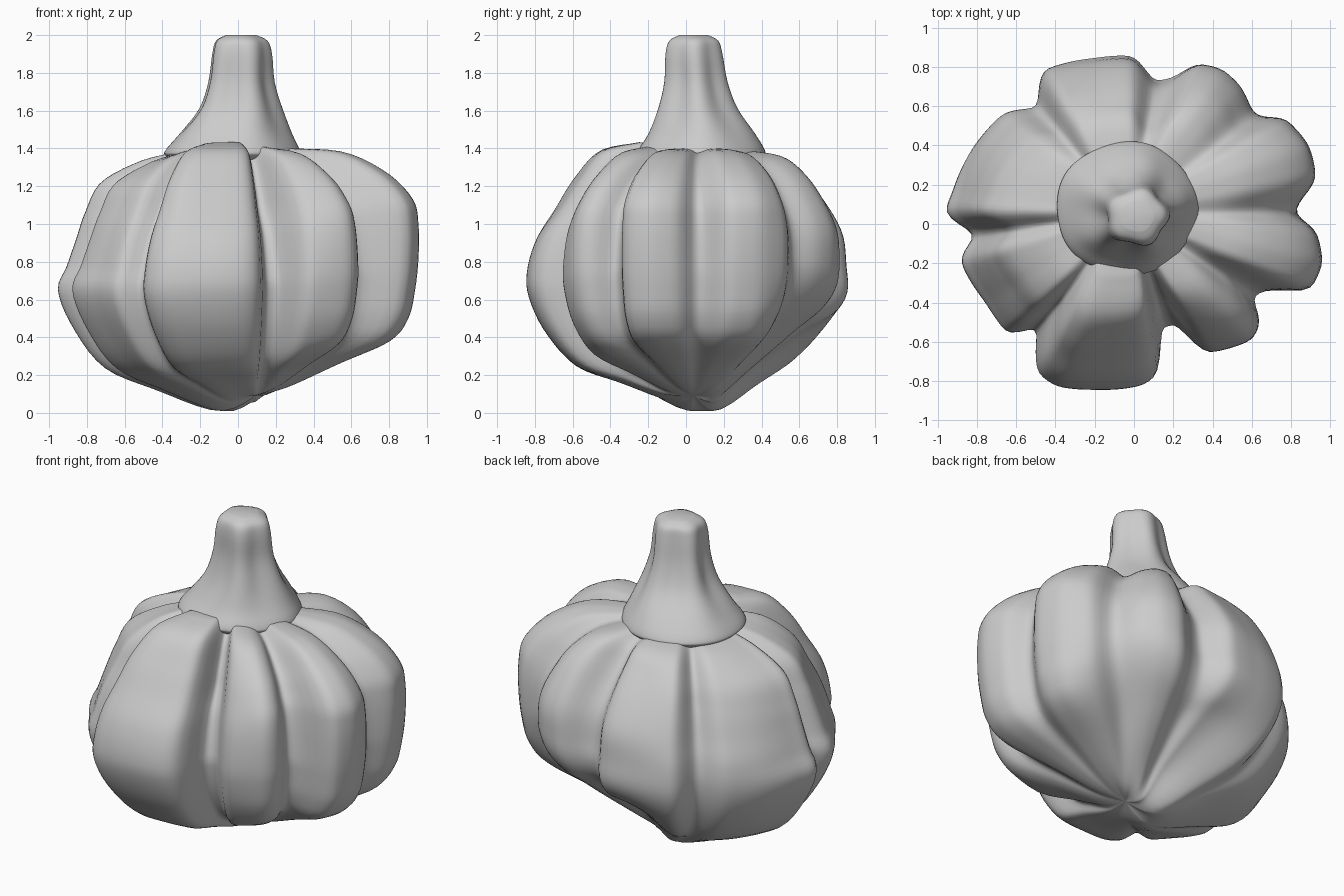
import bpy, bmesh, math

if "Cube" in bpy.data.objects:
    bpy.data.objects.remove(bpy.data.objects["Cube"])

N = 200      # steps around the bulb
ROWS = 48    # steps from bottom to top

# Widest outline of the cloves seen from above, counter-clockwise
OUTLINE = [(.82, .05), (.85, .12), (.93, .22), (.89, .40), (.76, .55), (.67, .54), (.61, .57),
           (.55, .70), (.45, .79), (.32, .82), (.20, .74), (.10, .72), (.0, .85), (-.20, .84),
           (-.47, .78), (-.49, .59), (-.66, .57), (-.83, .38), (-.93, .15), (-.97, .05),
           (-.80, -.05), (-.89, -.18), (-.76, -.40), (-.64, -.57), (-.49, -.52),
           (-.50, -.76), (-.40, -.83), (-.20, -.845), (.05, -.82), (.13, -.76), (.13, -.53),
           (.22, -.51), (.36, -.66), (.61, -.59), (.65, -.50), (.60, -.37), (.70, -.33),
           (.89, -.35), (.96, -.20), (.93, -.03)]

# Side profiles by direction in degrees: (fraction of outline, height)
RIGHT = [(0, .09), (.22, .14), (.53, .26), (.83, .38), (.94, .50), (.98, .65), (1, .82), (1, 1.0),
         (.97, 1.13), (.83, 1.27), (.60, 1.38), (.33, 1.40)]
PROFILES = [
    (0, RIGHT),
    (22, RIGHT),
    (50, [(0, .09), (.18, .11), (.43, .25), (.68, .43), (.87, .58), (.97, .71), (1, .85),
          (.99, .98), (.92, 1.12), (.80, 1.26), (.62, 1.36), (.36, 1.39)]),
    (90, [(0, .09), (.16, .06), (.35, .22), (.68, .42), (.90, .52), (1, .63), (1, .78),
          (.98, .95), (.87, 1.12), (.73, 1.26), (.60, 1.36), (.38, 1.39)]),
    (135, [(0, .09), (.20, .01), (.50, .13), (.75, .25), (.91, .42), (.99, .60), (.99, .78),
           (.93, .93), (.86, 1.08), (.76, 1.22), (.58, 1.34), (.36, 1.38)]),
    (180, [(0, .09), (.19, .01), (.50, .12), (.76, .24), (.92, .45), (1, .65), (.95, .78),
           (.90, .92), (.85, 1.06), (.76, 1.22), (.54, 1.33), (.33, 1.38)]),
    (270, [(0, .09), (.20, .10), (.45, .17), (.70, .25), (.88, .42), (.98, .60), (1, .75),
           (.95, .92), (.84, 1.08), (.72, 1.25), (.58, 1.40), (.35, 1.44)]),
    (335, RIGHT),
    (360, RIGHT)]


def blur(values, times):
    n = len(values)
    for _ in range(times):
        values = [(values[i - 1] + 2 * values[i] + values[(i + 1) % n]) / 4 for i in range(n)]
    return values


def outline_radii():
    polar = sorted((math.atan2(y, x) % math.tau, math.hypot(x, y)) for x, y in OUTLINE)
    polar = ([(polar[-1][0] - math.tau, polar[-1][1])] + polar
             + [(polar[0][0] + math.tau, polar[0][1])])
    radii = []
    for i in range(N):
        a = math.tau * i / N
        for (a0, r0), (a1, r1) in zip(polar, polar[1:]):
            if a0 <= a <= a1:
                radii.append(r0 + (r1 - r0) * (a - a0) / (a1 - a0))
                break
    return blur(radii, 2)


def spline(pts, u):
    """Catmull-Rom point at parameter u in 0..1."""
    f = u * (len(pts) - 1)
    k = min(int(f), len(pts) - 2)
    t = f - k
    p = [pts[max(0, min(len(pts) - 1, k + d))] for d in (-1, 0, 1, 2)]
    return [.5 * (2 * b + (c - a) * t + (2 * a - 5 * b + 4 * c - d) * t * t
                  + (3 * b - a - 3 * c + d) * t ** 3) for a, b, c, d in zip(*p)]


def ramp(v, lo, hi):
    return max(0, min(1, (v - lo) / (hi - lo)))


def skin(name, rings, bottom, top):
    """Skin closed rings and close both ends with a point."""
    bm = bmesh.new()
    loops = [[bm.verts.new(p) for p in ring] for ring in rings]
    n = len(rings[0])
    lo, hi = bm.verts.new(bottom), bm.verts.new(top)
    for i in range(n):
        j = (i + 1) % n
        for a, b in zip(loops, loops[1:]):
            bm.faces.new((a[i], a[j], b[j], b[i]))
        bm.faces.new((lo, loops[0][j], loops[0][i]))
        bm.faces.new((hi, loops[-1][i], loops[-1][j]))
    mesh = bpy.data.meshes.new(name)
    bm.to_mesh(mesh)
    bm.free()
    for poly in mesh.polygons:
        poly.use_smooth = True
    obj = bpy.data.objects.new(name, mesh)
    bpy.context.collection.objects.link(obj)
    return obj


# Bulb: lobed outline swept through the blended side profiles
radii = outline_radii()
W = N // 15
hull = blur([max(radii[(i + d) % N] for d in range(-W, W + 1)) for i in range(N)], 30)
soft = blur(radii, 60)
rings = []
for row in range(1, ROWS + 1):
    u = row / ROWS
    sides = [(d, spline(p, u)) for d, p in PROFILES]
    cx, cy = .10 * (1 - u) - .03 * u, .04 * (1 - u) + .06 * u
    ring = []
    for i in range(N):
        deg = 360 * i / N
        a = math.radians(deg)
        for (d0, p0), (d1, p1) in zip(sides, sides[1:]):
            if d0 <= deg < d1:
                w = .5 - .5 * math.cos((deg - d0) / (d1 - d0) * math.pi)
                s, z = [m + (n - m) * w for m, n in zip(p0, p1)]
                break
        # clefts fade out underneath, cut deeper above and sink into the shoulders
        cleft = max(0, hull[i] - radii[i])
        keep = ramp(u, .02, .25)
        r = radii[i] * keep + soft[i] * (1 - keep) - .3 * cleft * ramp(u, .5, .75)
        z -= .25 * cleft * ramp(u, .65, .85) * (1 - .6 * ramp(u, .9, 1))
        ring.append((cx * (1 - s) + r * s * math.cos(a),
                     cy * (1 - s) + r * s * math.sin(a), max(0, z)))
    rings.append(ring)
skin("garlic_bulb", rings, (.10, .04, .09), (-.02, .06, 1.38))

# Stem: flared, fluted neck (centre x, centre y, radius, height, flute depth)
STEM = [(-.03, .08, .24, 1.28, 0), (-.035, .08, .345, 1.355, .01), (-.035, .08, .355, 1.39, .02),
        (-.02, .08, .295, 1.48, .04), (.005, .06, .215, 1.61, .08), (.01, .05, .17, 1.75, .09),
        (.015, .04, .155, 1.90, .07), (.015, .04, .135, 1.97, .05), (.015, .04, .08, 2.0, .02)]
rings = []
for row in range(33):
    cx, cy, r, z, d = spline(STEM, row / 32)
    ring = []
    for i in range(72):
        a = math.tau * i / 72
        rr = r * (1 + d * math.cos(5 * a - .4))
        ring.append((cx + rr * math.cos(a), cy + .94 * rr * math.sin(a), z))
    rings.append(ring)
skin("garlic_stem", rings, (-.03, .08, 1.28), (.015, .04, 2.0))
